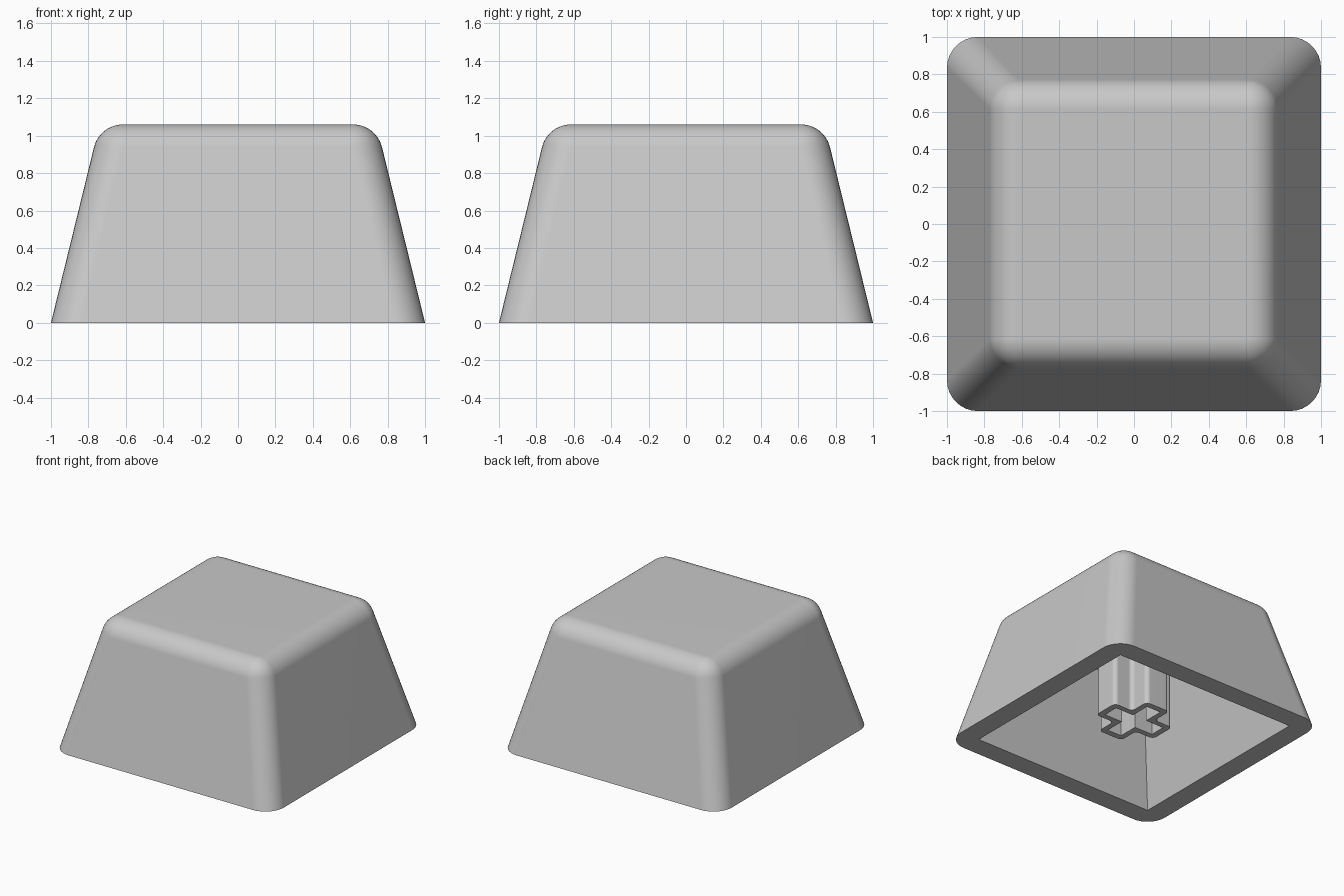
import bpy, bmesh, math
from mathutils import Vector

if "Cube" in bpy.data.objects:
    bpy.data.objects.remove(bpy.data.objects["Cube"])

HEIGHT = 1.06      # overall height
R = 0.16           # fillet radius
SLOPE = 0.245      # inward draft of the walls per unit height
CEILING = 0.88     # underside of the top plate

grey = bpy.data.materials.new("light grey plastic")
grey.diffuse_color = (0.58, 0.58, 0.58, 1)
grey.use_nodes = True
grey.node_tree.nodes["Principled BSDF"].inputs["Base Color"].default_value = grey.diffuse_color


def outline(corners, r, z, steps=8):
    """Right-angled outline with every corner rounded to radius r."""
    pts = []
    for i, c in enumerate(corners):
        p = Vector(c)
        u = (Vector(corners[i - 1]) - p).normalized()
        v = (Vector(corners[(i + 1) % len(corners)]) - p).normalized()
        for k in range(steps + 1):
            t = math.pi / 2 * k / steps
            q = p + r * (u * (1 - math.sin(t)) + v * (1 - math.cos(t)))
            pts.append((q.x, q.y, z))
    return pts


def square(h):
    return [(h, -h), (h, h), (-h, h), (-h, -h)]


def plus(l, w):
    arm = [(l, -w), (l, w), (w, w)]
    pts = []
    for _ in range(4):
        pts += arm
        arm = [(-y, x) for x, y in arm]
    return pts


def loft(name, rings, closed):
    """Skin the rings; either join last to first or cap both ends."""
    bm = bmesh.new()
    vs = [[bm.verts.new(p) for p in ring] for ring in rings]
    n = len(vs[0])
    for j in range(len(vs) if closed else len(vs) - 1):
        a, b = vs[j], vs[(j + 1) % len(vs)]
        for i in range(n):
            k = (i + 1) % n
            bm.faces.new((a[i], a[k], b[k], b[i]))
    if not closed:
        bm.faces.new(vs[0])
        bm.faces.new(vs[-1])
    bmesh.ops.remove_doubles(bm, verts=bm.verts, dist=1e-5)
    bmesh.ops.recalc_face_normals(bm, faces=bm.faces)
    me = bpy.data.meshes.new(name)
    bm.to_mesh(me)
    bm.free()
    me.materials.append(grey)
    ob = bpy.data.objects.new(name, me)
    bpy.context.collection.objects.link(ob)
    bpy.ops.object.select_all(action='DESELECT')
    ob.select_set(True)
    bpy.context.view_layer.objects.active = ob
    bpy.ops.object.shade_smooth_by_angle(angle=math.radians(30))
    mod = ob.modifiers.new("flat face shading", 'WEIGHTED_NORMAL')
    mod.keep_sharp = True
    return ob


# Cap shell: ceiling, inner wall, bottom rim, drafted outer wall, rounded top edge
draft = math.atan(SLOPE)
z_tan = HEIGHT - R + R * math.sin(draft)
core = 1 - SLOPE * z_tan - R * math.cos(draft)
rings = [outline(square(0.83 - SLOPE * CEILING), 0, CEILING),
         outline(square(0.83), 0, 0),
         outline(square(1.0), R * 1.03, 0)]
STEPS = 10
for s in range(STEPS + 1):
    t = draft + (math.pi / 2 - draft) * s / STEPS
    c = R * math.cos(t)
    rings.append(outline(square(core + c), c, HEIGHT - R + R * math.sin(t)))
loft("cap_shell", rings, closed=False)

# Hollow cross-shaped stem hanging from the ceiling
top, low = CEILING + 0.01, 0.10
loft("stem", [outline(plus(0.28, 0.11), 0.035, top, 5),
              outline(plus(0.28, 0.11), 0.035, low, 5),
              outline(plus(0.23, 0.065), 0, low, 5),
              outline(plus(0.23, 0.065), 0, top, 5)], closed=True)
